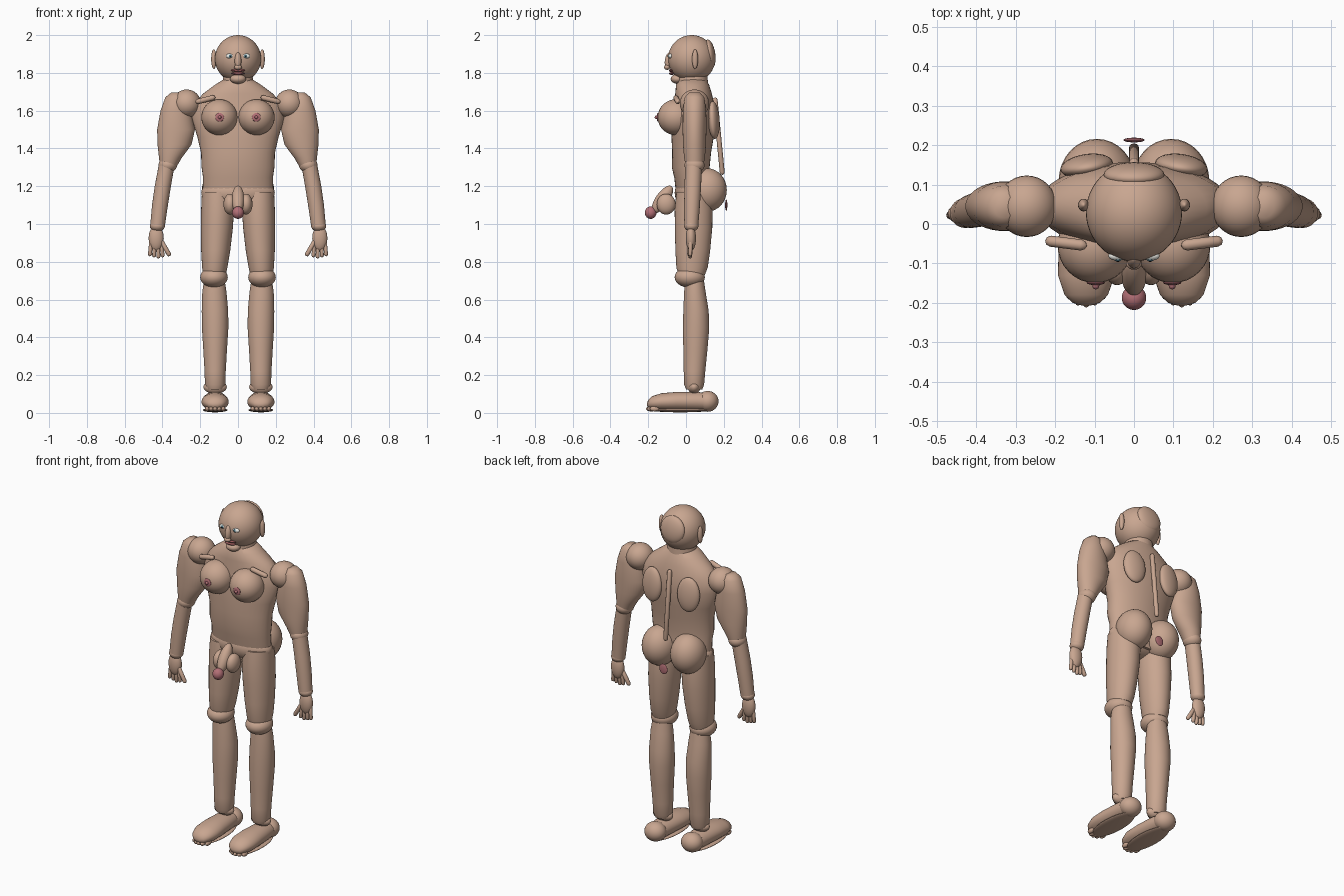
import bpy, math
from mathutils import Vector


def material(name, rgb):
    m = bpy.data.materials.new(name)
    m.diffuse_color = (*rgb, 1)
    return m


SKIN = material("skin", (0.58, 0.38, 0.28))
PINK = material("pink", (0.45, 0.16, 0.18))
WHITE = material("white", (0.85, 0.85, 0.8))
IRIS = material("iris", (0.15, 0.35, 0.45))
DARK = material("dark", (0.02, 0.02, 0.02))
LIP = material("lip", (0.3, 0.1, 0.1))


def finish(ob, name, mat):
    ob.name = name
    ob.data.materials.append(mat)
    for p in ob.data.polygons:
        p.use_smooth = True
    return ob


def ball(name, loc, rad, mat=SKIN, rot=(0, 0, 0), seg=32):
    bpy.ops.mesh.primitive_uv_sphere_add(segments=seg, ring_count=seg // 2, location=loc, rotation=rot)
    ob = bpy.context.object
    ob.scale = rad
    return finish(ob, name, mat)


def loft(name, rings, mat=SKIN, n=36):
    """Skin elliptical rings given as (x, y, z, rx, ry)."""
    verts, faces = [], []
    for x, y, z, rx, ry in rings:
        for i in range(n):
            a = 2 * math.pi * i / n
            verts.append((x + rx * math.cos(a), y + ry * math.sin(a), z))
    for r in range(len(rings) - 1):
        for i in range(n):
            j = (i + 1) % n
            faces.append((r * n + i, r * n + j, (r + 1) * n + j, (r + 1) * n + i))
    faces.append(tuple(reversed(range(n))))
    faces.append(tuple(range((len(rings) - 1) * n, len(rings) * n)))
    me = bpy.data.meshes.new(name)
    me.from_pydata(verts, [], faces)
    ob = bpy.data.objects.new(name, me)
    bpy.context.collection.objects.link(ob)
    bpy.context.view_layer.objects.active = ob
    bpy.ops.object.select_all(action='DESELECT')
    ob.select_set(True)
    finish(ob, name, mat)
    bpy.ops.object.shade_smooth_by_angle(angle=math.radians(50))
    return ob


def rod(name, a, b, r, mat=SKIN):
    """Round-ended rod between two points."""
    a, b = Vector(a), Vector(b)
    cu = bpy.data.curves.new(name, 'CURVE')
    cu.dimensions = '3D'
    cu.bevel_depth = r
    cu.bevel_resolution = 4
    sp = cu.splines.new('POLY')
    # small end points taper the rod into rounded caps
    steps = [(-1, 0.05), (-0.7, 0.7), (0, 1)]
    d = (b - a).normalized() * r
    pts = [(a + d * (1 + t), k) for t, k in steps] + [(b - d * (1 + t), k) for t, k in reversed(steps)]
    sp.points.add(len(pts) - 1)
    for p, (co, k) in zip(sp.points, pts):
        p.co = (*co, 1)
        p.radius = k
    ob = bpy.data.objects.new(name, cu)
    bpy.context.collection.objects.link(ob)
    cu.materials.append(mat)
    return ob


# head
ball("head", (0, 0.03, 1.875), (0.122, 0.125, 0.125), seg=48)
ball("back_of_head", (0, 0.125, 1.9), (0.077, 0.03, 0.077), rot=(0.15, 0, 0))
ball("nose_bridge", (0, -0.09, 1.865), (0.018, 0.022, 0.045), rot=(-0.15, 0, 0))
ball("nose_tip", (0, -0.1, 1.83), (0.02, 0.016, 0.014))
ball("upper_lip", (0, -0.077, 1.813), (0.038, 0.014, 0.008), LIP)
ball("lower_lip", (0, -0.075, 1.797), (0.034, 0.014, 0.008), LIP)
ball("chin", (0, -0.045, 1.768), (0.042, 0.036, 0.026))

# trunk
loft("neck", [(0, 0.035, 1.68, 0.09, 0.085), (0, 0.035, 1.8, 0.075, 0.078)])
loft("torso", [
    (0, 0.04, 1.10, 0.17, 0.075), (0, 0.035, 1.18, 0.187, 0.09),
    (0, 0.03, 1.245, 0.185, 0.092), (0, 0.025, 1.30, 0.193, 0.1),
    (0, 0.03, 1.38, 0.196, 0.103), (0, 0.035, 1.46, 0.215, 0.112),
    (0, 0.045, 1.56, 0.245, 0.112), (0, 0.045, 1.63, 0.235, 0.105),
    (0, 0.04, 1.69, 0.185, 0.097), (0, 0.035, 1.735, 0.125, 0.088),
    (0, 0.035, 1.77, 0.07, 0.07)])
ball("pelvis", (0, 0.035, 1.165), (0.195, 0.095, 0.09))
rod("spine", (0, 0.153, 1.67), (0, 0.193, 1.26), 0.013)

# groin and seat
ball("shaft", (0, -0.125, 1.13), (0.033, 0.036, 0.085), rot=(-0.6, 0, 0))
ball("shaft_tip", (0, -0.187, 1.06), (0.031, 0.031, 0.033), PINK)
ball("rear_opening", (0, 0.213, 1.1), (0.027, 0.006, 0.03), PINK)

for s, side in ((-1, "left"), (1, "right")):
    def nm(t):
        return side + "_" + t

    # face and ear
    ball(nm("ear"), (s * 0.128, 0.048, 1.873), (0.014, 0.016, 0.052))
    ball(nm("eye"), (s * 0.042, -0.081, 1.889), (0.023, 0.012, 0.013), WHITE, seg=20)
    ball(nm("iris"), (s * 0.041, -0.09, 1.889), (0.009, 0.005, 0.009), IRIS, seg=16)
    ball(nm("pupil"), (s * 0.041, -0.094, 1.889), (0.004, 0.003, 0.004), DARK, seg=12)

    # chest, back and hips
    ball(nm("breast"), (s * 0.098, -0.053, 1.565), (0.096, 0.097, 0.095))
    ball(nm("areola"), (s * 0.097, -0.149, 1.565), (0.023, 0.006, 0.023), PINK, seg=20)
    ball(nm("nipple"), (s * 0.097, -0.156, 1.565), (0.009, 0.01, 0.009), PINK, seg=16)
    rod(nm("collar_bone"), (s * 0.12, -0.055, 1.672), (s * 0.225, -0.042, 1.645), 0.014)
    ball(nm("shoulder_blade"), (s * 0.12, 0.147, 1.55), (0.067, 0.03, 0.1), rot=(0.06, 0, -s * 0.15))
    ball(nm("buttock"), (s * 0.094, 0.11, 1.18), (0.097, 0.106, 0.115))
    ball(nm("testicle"), (s * 0.043, -0.105, 1.105), (0.034, 0.05, 0.055))

    # arm
    ball(nm("shoulder"), (s * 0.272, 0.045, 1.637), (0.076, 0.078, 0.075))
    loft(nm("upper_arm"), [
        (s * 0.33, 0.045, 1.695, 0.025, 0.03), (s * 0.33, 0.045, 1.67, 0.055, 0.052),
        (s * 0.33, 0.045, 1.60, 0.08, 0.062), (s * 0.328, 0.045, 1.50, 0.1, 0.063),
        (s * 0.336, 0.045, 1.42, 0.09, 0.061), (s * 0.358, 0.045, 1.35, 0.06, 0.055),
        (s * 0.37, 0.045, 1.30, 0.043, 0.045)])
    ball(nm("elbow"), (s * 0.372, 0.045, 1.312), (0.049, 0.053, 0.042))
    loft(nm("forearm"), [
        (s * 0.378, 0.04, 1.31, 0.042, 0.044), (s * 0.398, 0.036, 1.20, 0.043, 0.044),
        (s * 0.413, 0.032, 1.10, 0.042, 0.042), (s * 0.426, 0.028, 0.99, 0.039, 0.037)])
    ball(nm("wrist"), (s * 0.427, 0.028, 0.99), (0.04, 0.038, 0.03))
    ball(nm("palm"), (s * 0.433, 0.026, 0.925), (0.04, 0.027, 0.068))
    for i in range(4):
        x = 0.408 + i * 0.017
        rod(nm("finger_%d" % (i + 1)), (s * x, 0.025, 0.92),
            (s * (0.398 + i * 0.023), 0.022, 0.817 + 0.006 * abs(i - 1)), 0.0105)
    rod(nm("thumb"), (s * 0.415, 0.022, 0.925), (s * 0.36, 0.018, 0.83), 0.012)

    # leg
    loft(nm("thigh"), [
        (s * 0.108, 0.04, 1.17, 0.083, 0.09), (s * 0.108, 0.04, 1.08, 0.087, 0.1),
        (s * 0.112, 0.04, 0.98, 0.085, 0.099), (s * 0.118, 0.036, 0.86, 0.077, 0.092),
        (s * 0.123, 0.032, 0.77, 0.067, 0.083), (s * 0.125, 0.03, 0.73, 0.06, 0.07)])
    ball(nm("knee"), (s * 0.127, 0.02, 0.718), (0.073, 0.08, 0.055))
    loft(nm("calf"), [
        (s * 0.125, 0.045, 0.70, 0.055, 0.05), (s * 0.125, 0.047, 0.64, 0.064, 0.057),
        (s * 0.122, 0.053, 0.54, 0.07, 0.067), (s * 0.121, 0.053, 0.45, 0.07, 0.07),
        (s * 0.121, 0.05, 0.34, 0.063, 0.064), (s * 0.121, 0.045, 0.22, 0.056, 0.057),
        (s * 0.121, 0.043, 0.15, 0.054, 0.053), (s * 0.121, 0.043, 0.125, 0.045, 0.043)])
    ball(nm("ankle"), (s * 0.121, 0.043, 0.137), (0.062, 0.034, 0.036))
    ball(nm("heel"), (s * 0.121, 0.115, 0.061), (0.062, 0.057, 0.055))

    # foot swept from heel to toe, then laid down along y
    foot = loft(nm("foot"), [
        (s * 0.121, 0.057, -0.13, 0.05, 0.045), (s * 0.121, 0.061, -0.06, 0.06, 0.05),
        (s * 0.121, 0.061, 0.05, 0.07, 0.05), (s * 0.121, 0.058, 0.13, 0.072, 0.046),
        (s * 0.121, 0.053, 0.18, 0.055, 0.035), (s * 0.121, 0.047, 0.20, 0.035, 0.022),
        (s * 0.121, 0.045, 0.207, 0.01, 0.006)])
    foot.rotation_euler = (math.pi / 2, 0, 0)
    ball(nm("sole"), (s * 0.121, -0.03, 0.015), (0.065, 0.165, 0.012))
    for i in range(5):
        t = i - 2
        ball(nm("toe_%d" % (i + 1)), (s * (0.121 + 0.021 * t), -0.187 + 0.005 * t * t, 0.022),
             (0.012, 0.025, 0.014), seg=16)
